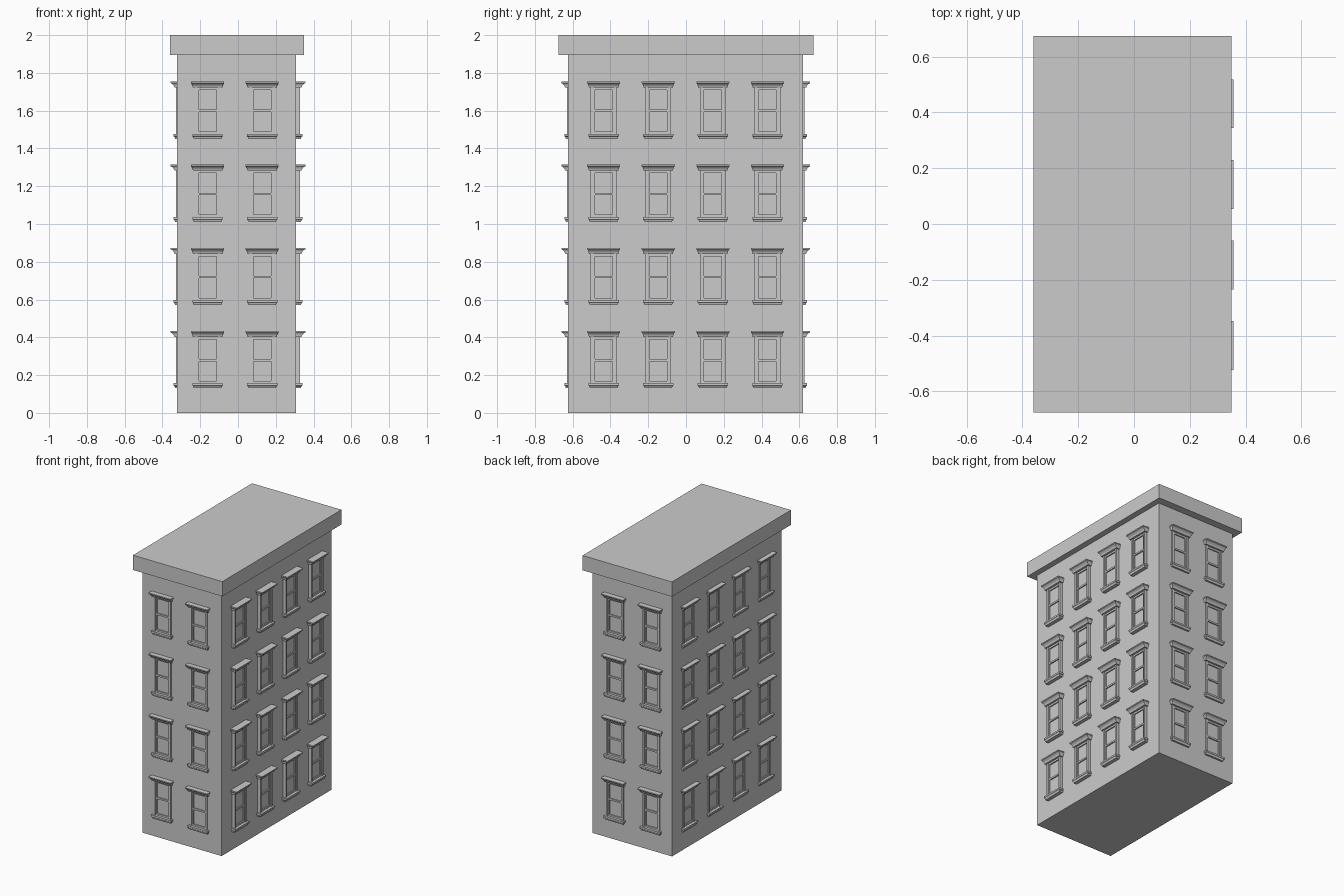
import bpy, bmesh
from math import pi
from mathutils import Matrix, Vector

if "Cube" in bpy.data.objects:
    bpy.data.objects.remove(bpy.data.objects["Cube"])


def add_box(bm, x0, x1, y0, y1, z0, z1):
    m = Matrix.Translation(((x0 + x1) / 2, (y0 + y1) / 2, (z0 + z1) / 2))
    m = m @ Matrix.Diagonal((x1 - x0, y1 - y0, z1 - z0, 1))
    bmesh.ops.create_cube(bm, size=1, matrix=m)


def add_moulding(bm, sections):
    """Stack of rectangles (z, half width, outward reach), mitred at the ends."""
    rings = [[bm.verts.new(p) for p in ((-w, 0.025, z), (-w, -d, z), (w, -d, z), (w, 0.025, z))]
             for z, w, d in sections]
    for a, b in zip(rings, rings[1:]):
        for i in range(4):
            j = (i + 1) % 4
            bm.faces.new((a[i], a[j], b[j], b[i]))
    bm.faces.new(rings[0])
    bm.faces.new(rings[-1])


def finish(bm, name):
    bmesh.ops.recalc_face_normals(bm, faces=bm.faces[:])
    mesh = bpy.data.meshes.new(name)
    bm.to_mesh(mesh)
    bm.free()
    return mesh


def add_object(name, mesh):
    ob = bpy.data.objects.new(name, mesh)
    bpy.context.collection.objects.link(ob)
    return ob


# Window: faces -y, frame front at y = 0, z = 0 at the lintel top
HW, BOTTOM = 0.0685, -0.303
bm = bmesh.new()
add_moulding(bm, [(0, 0.0875, 0.029), (-0.008, 0.0875, 0.029), (-0.012, 0.084, 0.021),
                  (-0.02, 0.080, 0.013), (-0.032, 0.078, 0.008)])
add_moulding(bm, [(BOTTOM + 0.026, 0.080, 0.013), (BOTTOM + 0.014, 0.080, 0.013),
                  (BOTTOM + 0.010, 0.075, 0.008), (BOTTOM, 0.073, 0.005)])
for s in (-1, 1):
    a, b = sorted((s * HW, s * (HW - 0.014)))
    add_box(bm, a, b, 0, 0.025, -0.28, -0.03)            # jamb
    a, b = sorted((s * (HW - 0.012), s * (HW - 0.022)))
    add_box(bm, a, b, 0.006, 0.025, -0.28, -0.03)        # sash stile
add_box(bm, -0.06, 0.06, 0.006, 0.025, -0.045, -0.03)    # top rail
add_box(bm, -0.06, 0.06, 0.006, 0.025, -0.28, -0.265)    # bottom rail
add_box(bm, -0.06, 0.06, 0.006, 0.025, -0.161, -0.149)   # meeting rail
add_box(bm, -0.06, 0.06, 0.014, 0.025, -0.28, -0.03)     # glass
window_mesh = finish(bm, "window")

# Place windows on four walls and collect the wall openings
cutter = bmesh.new()
FRONT = (-0.161, 0.128)
SIDE = (-0.436, -0.147, 0.142, 0.431)
FLOORS = [0.434 + 0.44 * i for i in range(4)]
walls = [("front", 0, [(x, -0.631) for x in FRONT]),
         ("right", pi / 2, [(0.328, y) for y in SIDE]),
         ("back", pi, [(x, 0.628) for x in FRONT]),
         ("left", -pi / 2, [(-0.328, y) for y in SIDE])]
for side, angle, spots in walls:
    for x, y in spots:
        for z in FLOORS:
            m = Matrix.Translation((x, y, z)) @ Matrix.Rotation(angle, 4, 'Z')
            add_object(side + "_window", window_mesh).matrix_world = m
            if side != "right":  # right windows stand proud of the wall
                hole = bmesh.ops.create_cube(cutter, size=1)["verts"]
                for v in hole:
                    v.co = m @ Vector((v.co.x * 0.125, v.co.y * 0.04, v.co.z * 0.26 - 0.155))
cut_ob = add_object("opening_cutter", finish(cutter, "opening_cutter"))
cut_ob.hide_render = True
cut_ob.hide_set(True)

# Walls
bm = bmesh.new()
add_box(bm, -0.323, 0.307, -0.624, 0.62, 0, 1.9)
body = add_object("building_walls", finish(bm, "building_walls"))
mod = body.modifiers.new("openings", 'BOOLEAN')
mod.operation = 'DIFFERENCE'
mod.solver = 'EXACT'
mod.object = cut_ob

# Flat overhanging roof slab
bm = bmesh.new()
add_box(bm, -0.36, 0.349, -0.676, 0.674, 1.894, 2.0)
add_object("roof_slab", finish(bm, "roof_slab"))
